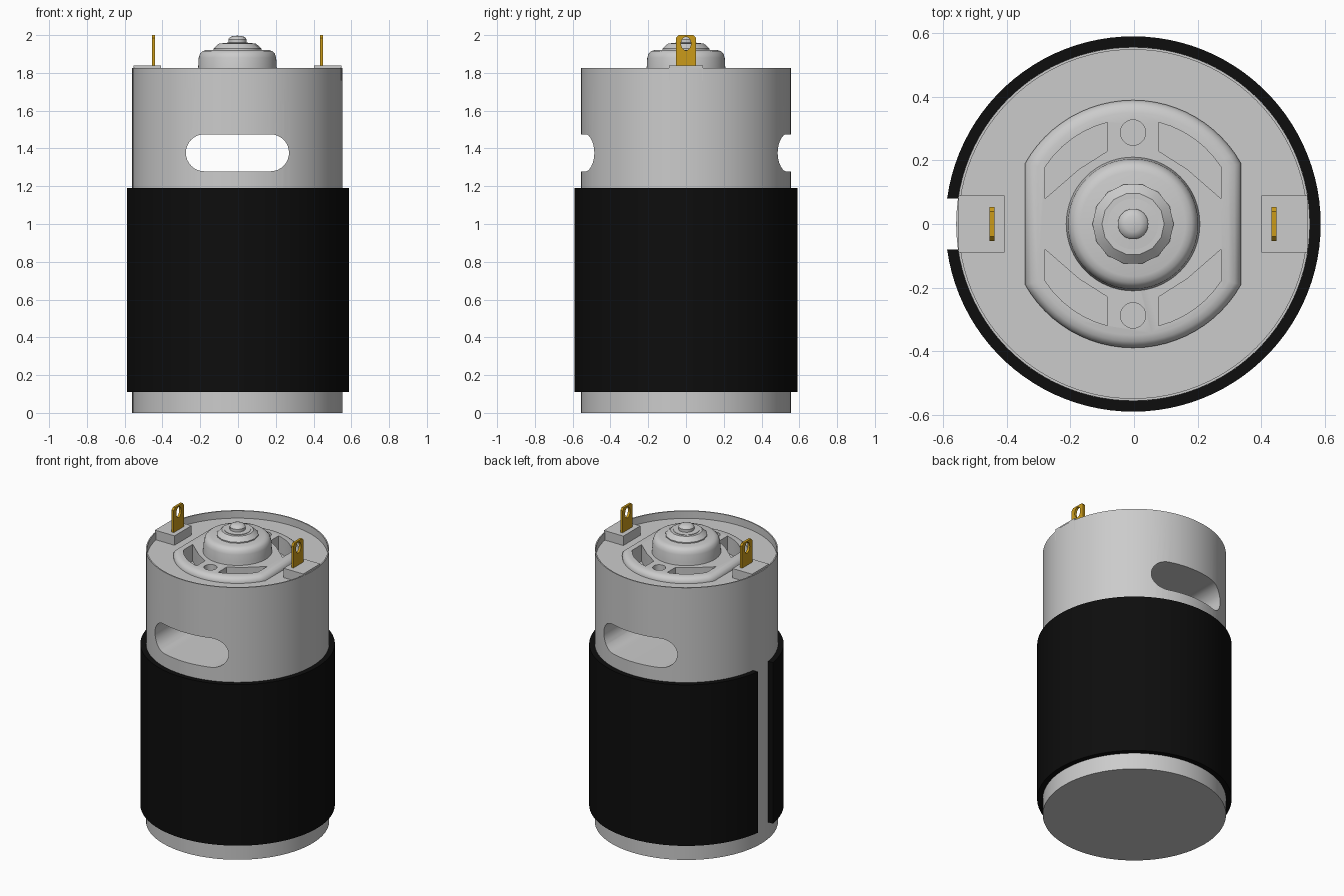
import bpy, bmesh
from math import sin, cos, pi, asin, sqrt
from mathutils import Matrix, Vector

if "Cube" in bpy.data.objects:
    bpy.data.objects.remove(bpy.data.objects["Cube"])

CX = -0.003  # motor axis


def material(name, rgb):
    m = bpy.data.materials.new(name)
    m.diffuse_color = (*rgb, 1)
    m.use_nodes = True
    m.node_tree.nodes["Principled BSDF"].inputs["Base Color"].default_value = m.diffuse_color
    return m


GOLD = material("gold", (0.60, 0.33, 0.01))
BLACK = material("black", (0.004, 0.004, 0.004))


def finish(name, bm, mat=None, angle=35):
    bmesh.ops.remove_doubles(bm, verts=bm.verts, dist=1e-5)
    bmesh.ops.recalc_face_normals(bm, faces=bm.faces)
    me = bpy.data.meshes.new(name)
    bm.to_mesh(me)
    bm.free()
    ob = bpy.data.objects.new(name, me)
    bpy.context.collection.objects.link(ob)
    if mat:
        me.materials.append(mat)
    smooth(ob, angle)
    return ob


def smooth(ob, angle=35):
    bpy.ops.object.select_all(action='DESELECT')
    bpy.context.view_layer.objects.active = ob
    ob.select_set(True)
    bpy.ops.object.shade_smooth_by_angle(angle=angle * pi / 180)


def lathe(name, profile, steps):
    bm = bmesh.new()
    vs = [bm.verts.new((CX + r, 0, z)) for r, z in profile]
    es = [bm.edges.new(p) for p in zip(vs, vs[1:])]
    bmesh.ops.spin(bm, geom=vs + es, cent=(CX, 0, 0), axis=(0, 0, 1),
                   angle=2 * pi, steps=steps)
    return finish(name, bm)


def loft(name, layers, matrix=Matrix(), mat=None, angle=35):
    """Closed solid through a stack of (outline, height) layers."""
    bm = bmesh.new()
    rings = [[bm.verts.new((x, y, h)) for x, y in pts] for pts, h in layers]
    for a, b in zip(rings, rings[1:]):
        for i in range(len(a)):
            j = (i + 1) % len(a)
            bm.faces.new((a[i], a[j], b[j], b[i]))
    bm.faces.new(rings[0])
    bm.faces.new(rings[-1])
    bm.transform(matrix)
    return finish(name, bm, mat, angle)


def cut(targets, cutter):
    for ob in targets:
        mod = ob.modifiers.new("cut", 'BOOLEAN')
        mod.operation, mod.solver, mod.object = 'DIFFERENCE', 'EXACT', cutter
        bpy.context.view_layer.objects.active = ob
        bpy.ops.object.modifier_apply(modifier=mod.name)
        smooth(ob)
    bpy.data.objects.remove(cutter)


def arc(r, a0, a1, n, cx=0.0, cy=0.0):
    return [(cx + r * cos(a0 + (a1 - a0) * i / n), cy + r * sin(a0 + (a1 - a0) * i / n))
            for i in range(n + 1)]


def upright(plane_x, plane_y, origin=(0, 0, 0)):
    """Matrix placing a 2D outline in the plane of two axes."""
    x, y = Vector(plane_x), Vector(plane_y)
    m = Matrix((x, y, x.cross(y))).transposed().to_4x4()
    return Matrix.Translation(origin) @ m


# Can with a shallow recess at the top
can = lathe("motor_can", [(0, 0), (0.557, 0), (0.557, 1.825), (0.549, 1.825),
                          (0.549, 1.775), (0, 1.775)], 96)

# Raised end plate: a circle with two flat sides and a rounded edge
def flat_circle(r, half):
    a = asin(sqrt(r * r - half * half) / r)
    side = arc(r, a, pi - a, 24)
    return [(x + CX, y) for x, y in side + [(-x, -y) for x, y in side]]


plate = loft("end_plate", [(flat_circle(0.39 - d, 0.34 - d), z) for d, z in
                           [(0, 1.765), (0, 1.782), (0.008, 1.797), (0.02, 1.807), (0.04, 1.812)]])

# Cooling slot running through the can
slot = arc(0.098, -pi / 2, pi / 2, 16, 0.172, 1.377) + arc(0.098, pi / 2, 3 * pi / 2, 16, -0.178, 1.377)
cut([can], loft("slot_cutter", [(slot, -1), (slot, 1)], upright((1, 0, 0), (0, 0, 1))))

# Four windows and two round dimples in the end plate
window = arc(0.33, asin(0.18 / 0.33), pi / 2 - asin(0.08 / 0.33), 6) + [(0.08, 0.23), (0.17, 0.173), (0.277, 0.08)]
for sx in (-1, 1):
    for sy in (-1, 1):
        pts = [(CX + sx * x, sy * y) for x, y in window]
        cut([can, plate], loft("window_cutter", [(pts, 1.70), (pts, 1.9)]))
for sy in (-1, 1):
    pts = arc(0.04, 0, 2 * pi, 24, CX, sy * 0.288)[:-1]
    cut([plate, can], loft("dimple_cutter", [(pts, 1.77), (pts, 1.9)]))

# Bearing hub, retaining collar and shaft tip
lathe("bearing_hub", [(0, 1.78), (0.215, 1.78), (0.208, 1.83), (0.205, 1.88), (0.198, 1.902),
                      (0.185, 1.915), (0.165, 1.921), (0, 1.921)], 64)
lathe("collar", [(0, 1.91), (0.128, 1.91), (0.128, 1.928), (0.098, 1.955), (0, 1.955)], 14)
lathe("shaft_tip", [(0, 1.94), (0.08, 1.94), (0.08, 1.958), (0.048, 1.96), (0.048, 1.978),
                    (0.04, 1.989), (0.025, 1.995), (0, 1.997)], 32)

# Terminal pads and gold terminal blades
blade = [(-0.054, 1.80), (0.054, 1.80), (0.054, 1.985), (0.04, 2.0), (-0.04, 2.0), (-0.054, 1.985)]
hole = [(0.026 * cos(i * pi / 12), 1.955 + 0.036 * sin(i * pi / 12)) for i in range(24)]
for side, s in (("left", -1), ("right", 1)):
    x0, x1 = CX + s * 0.405, CX + s * 0.550
    pad = [(x0, -0.09), (x1, -0.09), (x1, 0.09), (x0, 0.09)]
    loft(side + "_pad", [(pad, 1.76), (pad, 1.838)])
    place = upright((0, 1, 0), (0, 0, 1), (CX + s * 0.444, 0, 0))
    tab = loft(side + "_terminal", [(blade, -0.008), (blade, 0.008)], place, GOLD, 30)
    cut([tab], loft("hole_cutter", [(hole, -0.05), (hole, 0.05)], place))

# Split black sleeve with its gap on the left
R, r = 0.591, 0.557
g, h = asin(0.08 / R), asin(0.08 / r)
ring = arc(R, -pi + g, pi - g, 96, CX) + arc(r, pi - h, -pi + h, 96, CX)
loft("sleeve", [(ring, 0.11), (ring, 1.19)], mat=BLACK)
